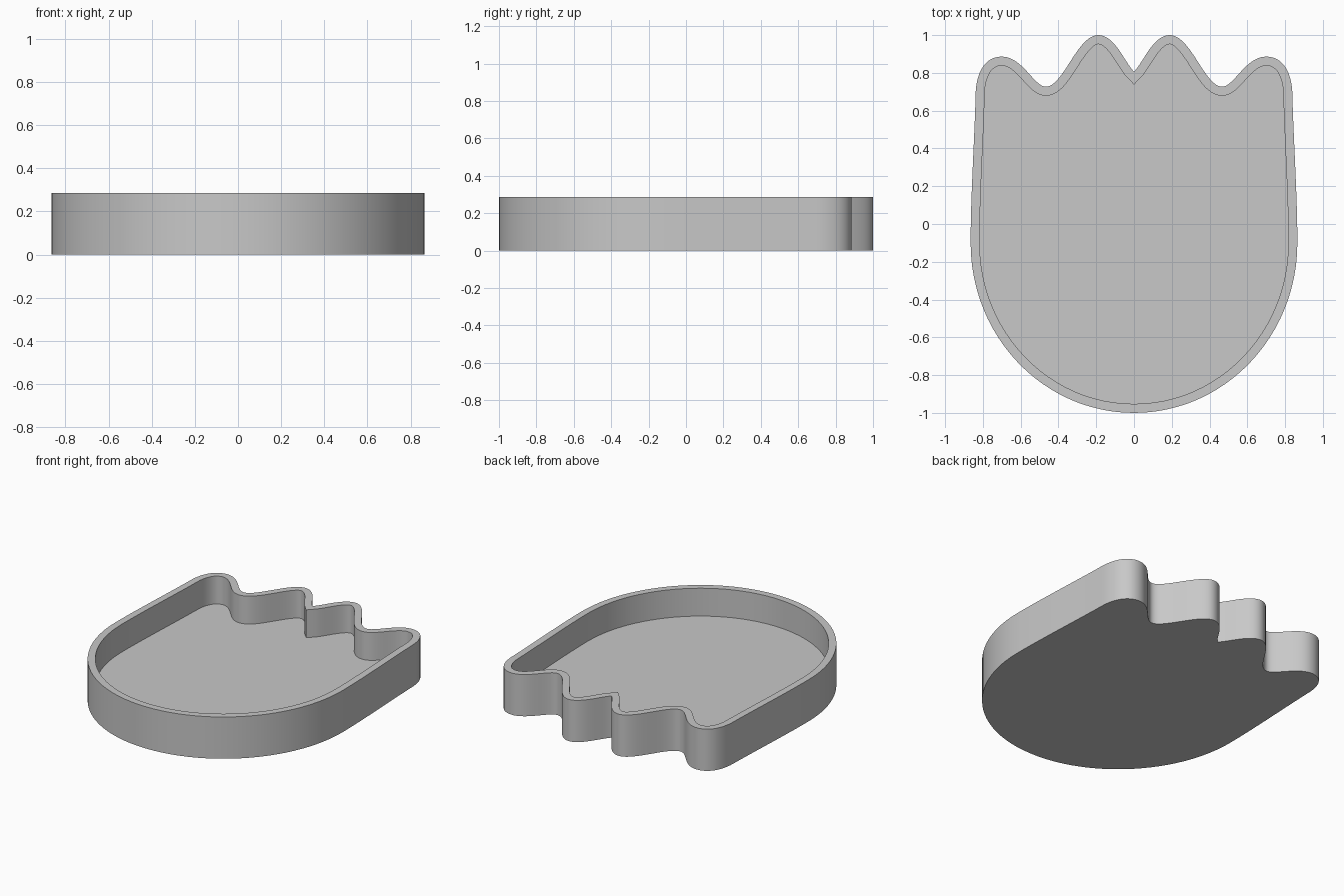
import bpy
import bmesh
from mathutils import Vector
from mathutils.geometry import interpolate_bezier

cube = bpy.data.objects.get("Cube")
if cube:
    bpy.data.objects.remove(cube, do_unlink=True)

HEIGHT = 0.286
FLOOR = 0.095
WALL = 0.0477

# Right half of the outline: start, handle, handle, end of each curve
SEGMENTS = [
    ((0, .807), (.05, .855), (.10, 1), (.19, 1)),
    ((.19, 1), (.30, 1), (.375, .727), (.466, .727)),
    ((.466, .727), (.53, .727), (.59, .886), (.70, .886)),
    ((.70, .886), (.79, .886), (.833, .80), (.838, .70)),
    ((.838, .70), (.844, .45), (.865, .15), (.865, -.10)),
    ((.865, -.10), (.865, -.597), (.478, -1), (0, -1)),
]


def make_outline(steps=24):
    half = []
    for seg in SEGMENTS:
        half += interpolate_bezier(*[Vector(p) for p in seg], steps + 1)[:-1]
    half.append(Vector((0, -1)))
    half = [Vector((p[0], p[1])) for p in half]
    return half + [Vector((-p.x, p.y)) for p in reversed(half[1:-1])]


def inset(points, dist):
    """Move a clockwise outline inward with mitred corners."""
    result = []
    for i, p in enumerate(points):
        a = (p - points[i - 1]).normalized()
        b = (points[(i + 1) % len(points)] - p).normalized()
        na, nb = Vector((a.y, -a.x)), Vector((b.y, -b.x))
        mid = (na + nb).normalized()
        result.append(p + mid * dist / max(mid.dot(na), .3))
    return result


# Tray: outer wall, flat rim, inner wall and raised floor
outer = make_outline()
inner = inset(outer, WALL)
bm = bmesh.new()
rings = [[bm.verts.new((p.x, p.y, z)) for p in pts]
         for pts, z in ((outer, 0), (outer, HEIGHT), (inner, HEIGHT), (inner, FLOOR))]
count = len(outer)
for low, high in zip(rings, rings[1:]):
    for i in range(count):
        j = (i + 1) % count
        bm.faces.new((low[i], high[i], high[j], low[j]))
bm.faces.new(rings[0])
bm.faces.new(list(reversed(rings[-1])))
bmesh.ops.recalc_face_normals(bm, faces=bm.faces[:])

mesh = bpy.data.meshes.new("scalloped_tray")
bm.to_mesh(mesh)
bm.free()
tray = bpy.data.objects.new("scalloped_tray", mesh)
bpy.context.collection.objects.link(tray)

# Plain grey finish
grey = bpy.data.materials.new("light_grey")
grey.use_nodes = True
colour = (.58, .58, .58, 1)
grey.diffuse_color = colour
for node in grey.node_tree.nodes:
    if node.type == 'BSDF_PRINCIPLED':
        node.inputs["Base Color"].default_value = colour
mesh.materials.append(grey)

# Smooth walls with crisp rim edges
bpy.ops.object.select_all(action='DESELECT')
tray.select_set(True)
bpy.context.view_layer.objects.active = tray
bpy.ops.object.shade_smooth_by_angle()
